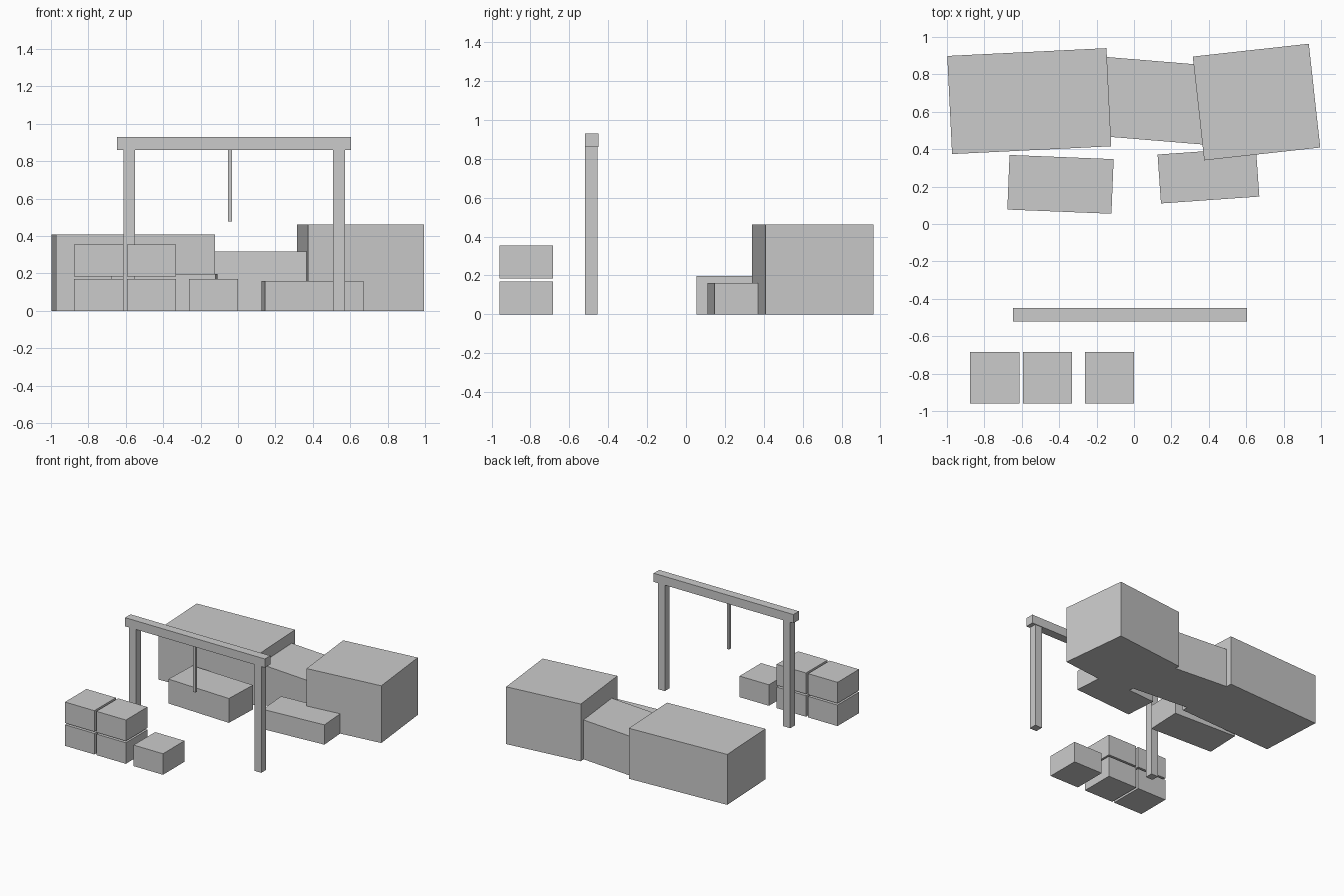
import bpy, math

if "Cube" in bpy.data.objects:
    bpy.data.objects.remove(bpy.data.objects["Cube"])


def box(name, size, centre, z0=0.0, turn=0.0):
    """Box standing at height z0, turned about z by 'turn' degrees."""
    bpy.ops.mesh.primitive_cube_add(
        size=1, location=(centre[0], centre[1], z0 + size[2] / 2),
        rotation=(0, 0, math.radians(turn)))
    ob = bpy.context.object
    ob.name = name
    ob.scale = size
    bpy.ops.object.transform_apply(location=False, rotation=False, scale=True)
    return ob


# Large blocks along the back, each slightly turned
box("back_left_block", (0.852, 0.525, 0.408), (-0.56, 0.657), turn=2.8)
box("back_middle_block", (0.56, 0.424, 0.318), (0.11, 0.659), turn=-4.7)
box("back_right_block", (0.624, 0.558, 0.463), (0.655, 0.652), turn=6.3)

# Low blocks in front of them
box("low_left_block", (0.557, 0.292, 0.197), (-0.393, 0.212), turn=-2.3)
box("low_right_block", (0.527, 0.262, 0.16), (0.398, 0.259), turn=4.0)

# Gantry: two legs, beam and hanging cable
gx, gy, top = -0.021, -0.487, 0.86
for side, name in ((-1, "left"), (1, "right")):
    box(f"gantry_leg_{name}", (0.063, 0.063, top), (gx + side * 0.561, gy))
box("gantry_beam", (1.25, 0.07, 0.07), (gx, -0.485), top)
box("hanging_cable", (0.021, 0.021, top - 0.479), (-0.043, -0.485), 0.479)

# Stacked crates: (x, number of levels)
for col, (x, levels) in enumerate(((-0.745, 2), (-0.463, 2), (-0.131, 1))):
    for level in range(levels):
        box(f"crate_{col}_{level}", (0.263, 0.275, 0.17), (x, -0.822), level * 0.184)
